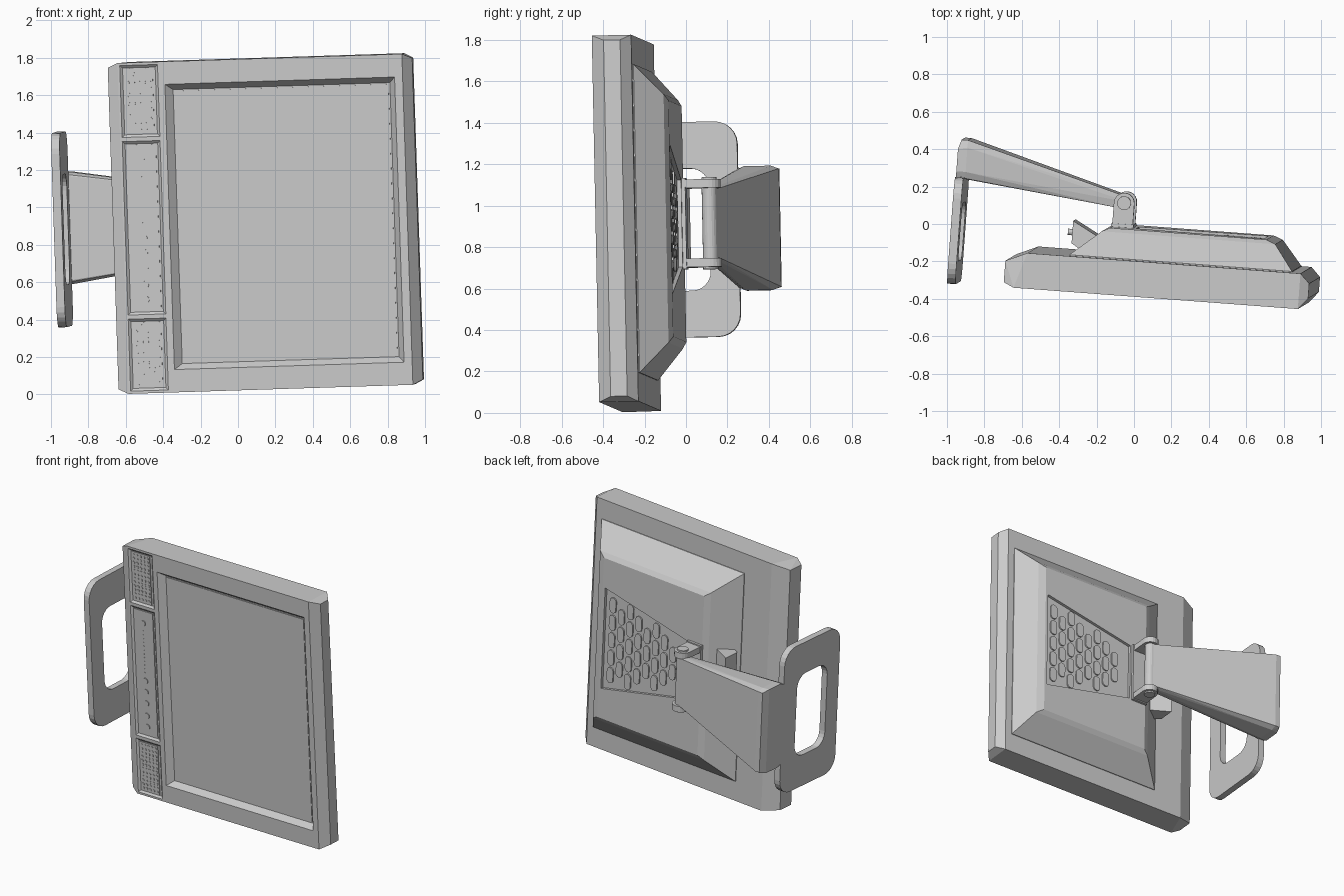
import bpy, bmesh, math
from mathutils import Vector, Matrix

cube = bpy.data.objects.get("Cube")
if cube:
    bpy.data.objects.remove(cube, do_unlink=True)

grey = bpy.data.materials.new("light_grey")
grey.use_nodes = True
colour = (0.6, 0.6, 0.6, 1)
grey.diffuse_color = colour
grey.node_tree.nodes["Principled BSDF"].inputs["Base Color"].default_value = colour

# Tilted frame of the whole display: u across, v backwards, w up
U = Vector((1, -0.075, 0.032)).normalized()
W = Vector((-0.034, -0.02, 1))
W = (W - U * W.dot(U)).normalized()
V = W.cross(U)
FRAME = Matrix.Translation((0.15, -0.285, 0.914)) @ Matrix((U, V, W)).transposed().to_4x4()


def make(name, solids):
    """One object from a list of convex solids, each given by its corner points."""
    bm = bmesh.new()
    for pts in solids:
        verts = [bm.verts.new(p) for p in pts]
        bmesh.ops.convex_hull(bm, input=verts)
    bmesh.ops.dissolve_limit(bm, angle_limit=0.01, verts=bm.verts[:], edges=bm.edges[:])
    bmesh.ops.recalc_face_normals(bm, faces=bm.faces[:])
    bm.transform(FRAME)
    mesh = bpy.data.meshes.new(name)
    bm.to_mesh(mesh)
    bm.free()
    mesh.materials.append(grey)
    obj = bpy.data.objects.new(name, mesh)
    bpy.context.collection.objects.link(obj)
    return obj


def cut(obj, solids):
    """Subtract solids one at a time."""
    for solid in solids:
        cutter = make("cutter", [solid])
        cutter.hide_render = True
        mod = obj.modifiers.new("cut", "BOOLEAN")
        mod.operation, mod.solver, mod.object = "DIFFERENCE", "EXACT", cutter
        bpy.context.view_layer.update()
        ev = obj.evaluated_get(bpy.context.evaluated_depsgraph_get())
        mesh = bpy.data.meshes.new_from_object(ev)
        obj.modifiers.clear()
        obj.data = mesh
        bpy.data.objects.remove(cutter, do_unlink=True)


def mirrored(pts):
    return [(u, v, s * w) for u, v, w in pts for s in (1, -1)]


def box(u0, u1, v0, v1, w0, w1):
    return [(u, v, w) for u in (u0, u1) for v in (v0, v1) for w in (w0, w1)]


def pan(u0, u1, w0, w1, front, floor, slope):
    """Shallow tray with sloping sides."""
    return (box(u0, u1, front, front, w0, w1)
            + box(u0 + slope, u1 - slope, floor, floor, w0 + slope, w1 - slope))


def rounded(a, b, r, n=4):
    """Outline of a rounded rectangle with half sizes a and b."""
    out = []
    for q, (sa, sb) in enumerate(((1, 1), (-1, 1), (-1, -1), (1, -1))):
        for i in range(n + 1):
            t = (q + i / n) * math.pi / 2
            out.append((sa * (a - r) + r * math.cos(t), sb * (b - r) + r * math.sin(t)))
    return out


def plate(u, w, a, b, r, v0, v1, n=4):
    """Rounded plate facing front or back."""
    return [(u + p, v, w + q) for p, q in rounded(a, b, r, n) for v in (v0, v1)]


def side_plate(u0, u1, v, a, b, r):
    return [(u, v + p, q) for p, q in rounded(a, b, r, 6) for u in (u0, u1)]


def post(u, v, r, w0, w1, n=20):
    return [(u + r * math.cos(i * math.tau / n), v + r * math.sin(i * math.tau / n), w)
            for i in range(n) for w in (w0, w1)]


# Front housing with chamfered upright edges
FACE, BACK = -0.095, 0.095
TOP, SHOULDER = 0.885, 0.86
housing = make("screen_housing", [mirrored([
    (-0.76, FACE, TOP), (-0.815, -0.07, SHOULDER), (-0.815, 0.045, SHOULDER),
    (-0.70, BACK, TOP), (0.765, BACK, TOP), (0.815, 0.045, SHOULDER),
    (0.815, -0.035, SHOULDER), (0.765, FACE, TOP)])])

# Sunken screen, speaker trays and control tray
DEEP = FACE + 0.012
cut(housing, [
    box(-0.51, 0.722, FACE - 0.02, FACE, -0.763, 0.763)
    + box(-0.47, 0.693, FACE + 0.04, FACE + 0.04, -0.733, 0.733),
    pan(-0.75, -0.545, 0.485, 0.872, FACE - 0.001, DEEP, 0.015),
    pan(-0.75, -0.545, -0.465, 0.465, FACE - 0.001, DEEP, 0.015),
    pan(-0.75, -0.545, -0.872, -0.485, FACE - 0.001, DEEP, 0.015)])

# Screen glass
make("screen_glass", [box(-0.462, 0.685, FACE + 0.036, FACE + 0.042, -0.725, 0.725)])

# Speaker grilles with rows of dots
for side, name in ((1, "upper"), (-1, "lower")):
    make(name + "_speaker_plate", [box(-0.727, -0.575, DEEP - 0.005, DEEP + 0.002,
                                       min(0.505 * side, 0.855 * side),
                                       max(0.505 * side, 0.855 * side))])
    make(name + "_speaker_dots", [
        plate(-0.709 + 0.029 * c, side * (0.526 + 0.028 * r), 0.009, 0.009, 0.009,
              DEEP - 0.008, DEEP - 0.003, 2)
        for c in range(5) for r in range(12)])

# Control panel with buttons and a line of small marks
make("control_plate", [box(-0.727, -0.57, DEEP - 0.005, DEEP + 0.002, -0.445, 0.445)])
make("control_buttons", [
    plate(-0.652, w, 0.02, 0.02, 0.02, DEEP - 0.011, DEEP)
    for w in (0.357, -0.055, -0.135, -0.215, -0.305, -0.385)])
make("control_marks", [
    plate(-0.655, 0.30 - 0.027 * i, 0.004, 0.004, 0.004, DEEP - 0.008, DEEP, 1)
    for i in range(12)])

# Rear casing, stepped in towards the back
REAR = 0.255
casing = make("rear_casing", [
    box(-0.48, 0.715, 0.085, 0.10, -0.745, 0.745)
    + box(-0.32, 0.61, 0.235, 0.235, -0.60, 0.60)
    + box(-0.28, 0.56, REAR, REAR, -0.57, 0.57)])

# Tapering vent panel
FLOOR = REAR - 0.02
cut(casing, [mirrored([(u, v, w) for u, w in ((0.54, 0.36), (-0.15, 0.21))
                       for v in (FLOOR, REAR + 0.02)])])
slots = []
for c in range(8):
    u = 0.48 - 0.073 * c
    limit = 0.215 + (u + 0.15) * 0.217
    for r in range(-4, 5):
        w = 0.125 * (r + 0.5 * (c % 2))
        if abs(w) + 0.055 < limit:
            slots.append(plate(u, w, 0.026, 0.055, 0.026, FLOOR - 0.002, FLOOR + 0.009))
make("vent_slots", slots)

# Cable socket block and plug on the side slope
make("socket_block", [mirrored([(-0.49, 0.27, 0.2), (-0.49, 0.15, 0.2),
                                (-0.36, 0.2, 0.2), (-0.41, 0.10, 0.2)])])
make("plug", [[(u, 0.205 + p, q) for p, q in rounded(0.017, 0.017, 0.017)
               for u in (-0.52, -0.48)]])

# Hinge: back plate, two lugs and a pin
PIN_U, PIN_V = -0.225, 0.385
make("hinge_plate", [box(-0.285, -0.165, REAR - 0.03, REAR + 0.018, -0.22, 0.22)])
for side, name in ((1, "upper"), (-1, "lower")):
    lug = post(PIN_U, PIN_V, 0.055, 0.17 * side, 0.212 * side)
    make(name + "_hinge_lug", [lug + box(-0.28, -0.17, REAR, REAR, 0.17 * side, 0.212 * side)])
make("hinge_pin", [post(PIN_U, PIN_V, 0.037, -0.222, 0.222)])

# Flared arm
make("support_arm", [mirrored([
    (-0.24, 0.355, 0.165), (-0.225, 0.422, 0.165), (-0.20, 0.39, 0.165),
    (-1.13, 0.457, 0.285), (-1.08, 0.455, 0.285), (-1.13, 0.49, 0.30),
    (-1.08, 0.49, 0.30), (-1.13, 0.61, 0.30), (-1.08, 0.62, 0.30),
    (-1.115, 0.66, 0.285), (-1.08, 0.66, 0.285)])])

# Upright base plate with a rounded opening
base = make("base_plate", [side_plate(-1.13, -1.085, 0.175, 0.285, 0.52, 0.11)])
cut(base, [side_plate(-1.2, -1.0, 0.165, 0.155, 0.295, 0.09)])
